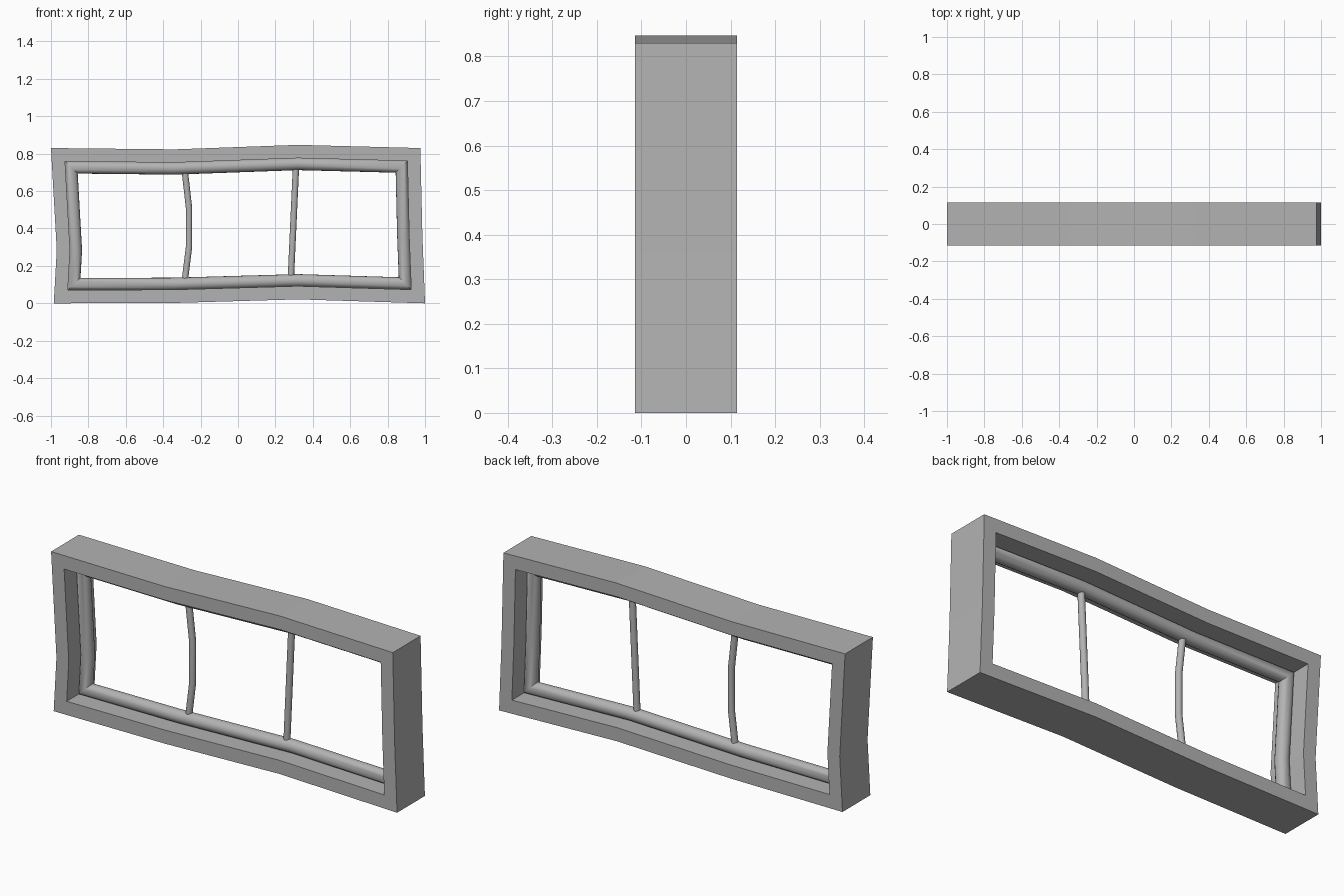
import bpy, bmesh, math
from mathutils import Vector

cube = bpy.data.objects.get("Cube")
if cube:
    bpy.data.objects.remove(cube, do_unlink=True)

GREY = 0.45
grey = bpy.data.materials.new("plain grey")
grey.use_nodes = True
grey.diffuse_color = (GREY, GREY, GREY, 1)
grey.node_tree.nodes["Principled BSDF"].inputs["Base Color"].default_value = (GREY, GREY, GREY, 1)

# Outer outline of the window in (x, z), clockwise from the upper -x corner
OUTLINE = [Vector(p) for p in (
    (-1.0, 0.83), (-0.34, 0.823), (0.32, 0.847), (0.975, 0.83), (0.986, 0.36),
    (1.0, 0.0), (0.32, 0.021), (-0.34, 0.002), (-0.985, 0.0), (-0.969, 0.285))]
DEPTH = 0.115      # half depth of the frame
WALL = 0.071       # width of the frame's front face
TUBE_R = 0.034


def inset(loop, dist):
    """Move a closed clockwise outline inwards with mitred corners."""
    result = []
    for i, p in enumerate(loop):
        a = (p - loop[i - 1]).normalized()
        b = (loop[(i + 1) % len(loop)] - p).normalized()
        na, nb = Vector((a.y, -a.x)), Vector((b.y, -b.x))
        result.append(p + (na + nb) * dist / (1 + na.dot(nb)))
    return result


def make_object(name, rings, closed, smooth):
    """Skin a list of vertex rings into a mesh object."""
    bm = bmesh.new()
    rows = [[bm.verts.new(co) for co in ring] for ring in rings]
    pairs = list(zip(rows, rows[1:]))
    if closed:
        pairs.append((rows[-1], rows[0]))
    else:
        bm.faces.new(rows[0])
        bm.faces.new(rows[-1])
    for r, s in pairs:
        for j in range(len(r)):
            k = (j + 1) % len(r)
            bm.faces.new((r[j], r[k], s[k], s[j]))
    bmesh.ops.recalc_face_normals(bm, faces=bm.faces)
    mesh = bpy.data.meshes.new(name)
    bm.to_mesh(mesh)
    bm.free()
    mesh.materials.append(grey)
    obj = bpy.data.objects.new(name, mesh)
    bpy.context.collection.objects.link(obj)
    if smooth:
        bpy.ops.object.select_all(action='DESELECT')
        obj.select_set(True)
        bpy.context.view_layer.objects.active = obj
        bpy.ops.object.shade_smooth_by_angle(angle=math.radians(35))
    return obj


def circle(radius, sides=16):
    return [(radius * math.cos(math.tau * i / sides),
             radius * math.sin(math.tau * i / sides)) for i in range(sides)]


def sweep_outline(name, profile, smooth):
    """Carry a profile of (inset, y) pairs round the outline."""
    rings = [[(p.x, y, p.y) for p in inset(OUTLINE, d)] for d, y in profile]
    make_object(name, rings, True, smooth)


def bar(name, path, radius=0.017):
    """Round upright following a path of (x, z) points."""
    rings = [[(x + cx, cy, z) for cx, cy in circle(radius)] for x, z in path]
    make_object(name, rings, False, True)


# Deep rectangular surround
sweep_outline("outer_frame",
              [(0, -DEPTH), (0, DEPTH), (WALL, DEPTH), (WALL, -DEPTH)], False)

# Round tube lining the opening
sweep_outline("inner_tube_frame",
              [(WALL + 0.03 + d, y) for d, y in circle(TUBE_R)], True)

# Two uprights, the first bowed and the second leaning
bar("bowed_bar", [(-0.287, 0.1), (-0.262, 0.3), (-0.262, 0.51), (-0.287, 0.73)])
bar("leaning_bar", [(0.282, 0.12), (0.311, 0.75)])
